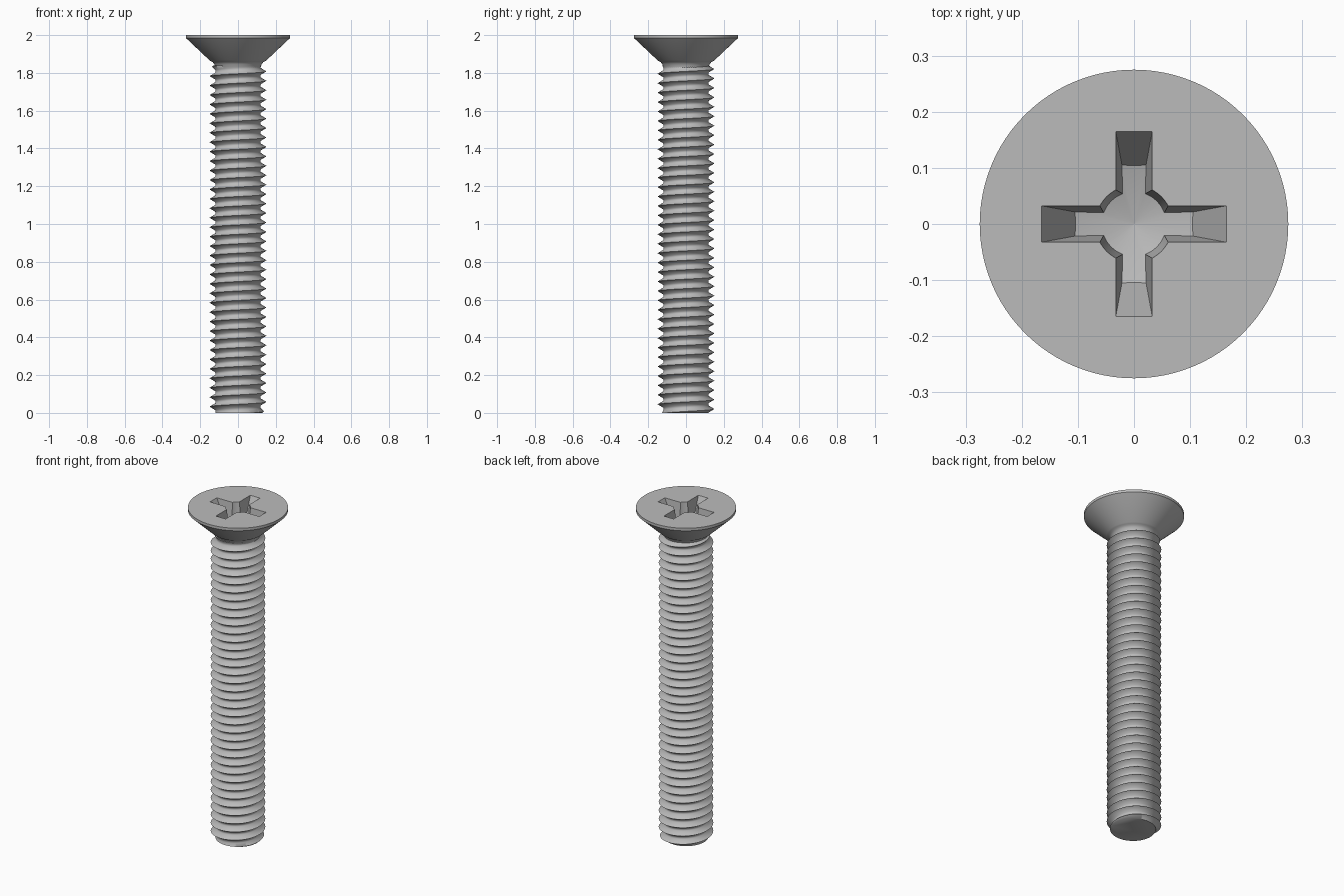
import bpy, bmesh, math
from mathutils import Matrix

cube = bpy.data.objects.get("Cube")
if cube:
    bpy.data.objects.remove(cube, do_unlink=True)

PITCH, MAJOR, MINOR = 0.05, 0.15, 0.12
NECK_Z, TOP_Z = 1.84, 2.0

steel = bpy.data.materials.new("steel grey")
steel.use_nodes = True
colour = (0.5, 0.5, 0.5, 1)
steel.diffuse_color = colour
steel.node_tree.nodes["Principled BSDF"].inputs["Base Color"].default_value = colour


def make(name, bm):
    bmesh.ops.recalc_face_normals(bm, faces=bm.faces)
    mesh = bpy.data.meshes.new(name)
    bm.to_mesh(mesh)
    bm.free()
    mesh.materials.append(steel)
    obj = bpy.data.objects.new(name, mesh)
    bpy.context.collection.objects.link(obj)
    return obj


def activate(obj):
    bpy.ops.object.select_all(action="DESELECT")
    obj.select_set(True)
    bpy.context.view_layer.objects.active = obj


def revolve(name, profile, steps):
    """Closed solid from (radius, height) rings, listed upwards, with flat caps."""
    bm = bmesh.new()
    turns = [math.tau * i / steps for i in range(steps)]
    rings = [[bm.verts.new((r * math.cos(a), r * math.sin(a), z)) for a in turns]
             for r, z in profile]
    for low, high in zip(rings, rings[1:]):
        for i in range(steps):
            j = (i + 1) % steps
            bm.faces.new((low[i], low[j], high[j], high[i]))
    bm.faces.new(rings[0][::-1])
    bm.faces.new(rings[-1])
    return make(name, bm)


def boolean(obj, cutter, operation):
    """Combine two solids and discard the second."""
    cutter.hide_render = True
    mod = obj.modifiers.new("combine", "BOOLEAN")
    mod.operation, mod.solver, mod.object = operation, "EXACT", cutter
    activate(obj)
    bpy.ops.object.modifier_apply(modifier=mod.name)
    bpy.data.objects.remove(cutter, do_unlink=True)


def tapered_arm(name, turn):
    """Slot narrowing towards its floor, run past the head top and floor."""
    bm = bmesh.new()
    bmesh.ops.create_cube(bm, size=2)
    for v in bm.verts:
        depth = 0.2 if v.co.z < 0 else -0.04
        v.co.x *= 0.165 - 0.5 * depth
        v.co.y *= 0.0325 - 0.092 * depth
        v.co.z = TOP_Z - depth
    bm.transform(Matrix.Rotation(turn, 4, "Z"))
    return make(name, bm)


# Threaded shank: a sharp-crested helical strip cut flat at both ends
SEGMENTS = 64
section = [(0.0, MAJOR), (0.36, MINOR), (0.64, MINOR)]
bm = bmesh.new()
columns = []
turns = int(NECK_Z / PITCH) + 4
for i in range(SEGMENTS + 1):
    angle = math.tau * i / SEGMENTS
    column = []
    for k in range(-2, turns):
        for offset, radius in section:
            z = PITCH * (k + offset + 0.16 + i / SEGMENTS)
            # The crest fades at the tip chamfer and below the neck
            limit = 0.13 + max(0, min(z, NECK_Z - z))
            r = min(radius, limit)
            column.append(bm.verts.new((r * math.cos(angle), r * math.sin(angle), z)))
    columns.append(column)
for a, b in zip(columns, columns[1:]):
    for j in range(len(a) - 1):
        bm.faces.new((a[j], b[j], b[j + 1], a[j + 1]))
bmesh.ops.remove_doubles(bm, verts=bm.verts, dist=1e-5)
for height, normal in ((0, -1), (NECK_Z, 1)):
    cut = bmesh.ops.bisect_plane(bm, geom=bm.verts[:] + bm.edges[:] + bm.faces[:],
                                 plane_co=(0, 0, height), plane_no=(0, 0, normal),
                                 clear_outer=True)
    rim = [e for e in cut["geom_cut"] if isinstance(e, bmesh.types.BMEdge)]
    bmesh.ops.contextual_create(bm, geom=rim)
shank = make("threaded_shank", bm)

# Countersunk head with a small fillet into the shank
head = revolve("countersunk_head", [
    (0.119, 1.825), (0.121, 1.835), (0.126, 1.848), (0.134, 1.857), (0.142, 1.861),
    (0.15, 1.866), (0.275, 1.984), (0.275, TOP_Z)], 96)

# Cross recess: two tapered arms and a round centre over a conical floor
recess = tapered_arm("recess_cutter", 0)
boolean(recess, tapered_arm("cross_arm", math.pi / 2), "UNION")
boolean(recess, revolve("recess_centre", [(0.052, 1.8), (0.0715, 2.03)], 48), "UNION")
boolean(recess, revolve("recess_floor", [
    (0.001, 1.85), (0.25, 1.92), (0.25, 2.02)], 48), "INTERSECT")
boolean(head, recess, "DIFFERENCE")

for obj, limit in ((shank, 70), (head, 25)):
    activate(obj)
    bpy.ops.object.shade_smooth_by_angle(angle=math.radians(limit))
